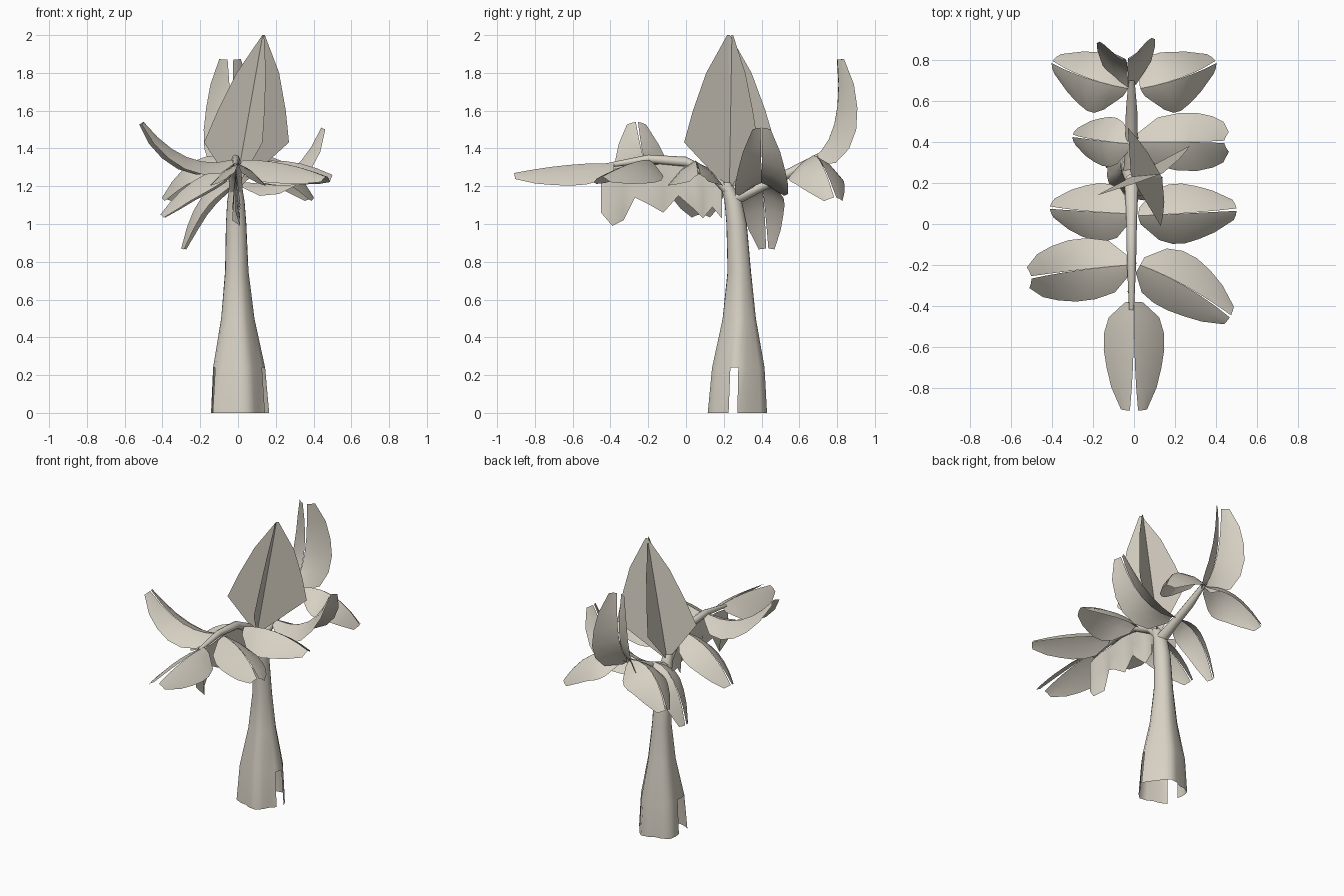
import bpy, math
from mathutils import Vector

cube = bpy.data.objects.get("Cube")
if cube:
    bpy.data.objects.remove(cube, do_unlink=True)

# Single pale beige colour
COLOR = (0.68, 0.635, 0.55, 1)
mat = bpy.data.materials.new("pale_beige")
mat.use_nodes = True
mat.diffuse_color = COLOR
bsdf = mat.node_tree.nodes["Principled BSDF"]
bsdf.inputs["Base Color"].default_value = COLOR
bsdf.inputs["Roughness"].default_value = 0.8


def make(name, verts, faces, smooth=True):
    me = bpy.data.meshes.new(name)
    me.from_pydata([tuple(v) for v in verts], [], faces)
    me.materials.append(mat)
    me.polygons.foreach_set("use_smooth", [smooth] * len(me.polygons))
    ob = bpy.data.objects.new(name, me)
    bpy.context.collection.objects.link(ob)


def grid_faces(rows, cols, start=0):
    return [(start + r * cols + c, start + r * cols + c + 1,
             start + (r + 1) * cols + c + 1, start + (r + 1) * cols + c)
            for r in range(rows - 1) for c in range(cols - 1)]


# Folded leaf: two bowed halves falling away from an arched midrib
WIDTHS = (0.3, 0.85, 1.0, 1.0, 0.88, 0.68, 0.3)


def leaf(name, base, bend, tip, width, droop, gap=0.006):
    a, b, c = Vector(base), Vector(bend), Vector(tip)
    along = c - a
    along.z = 0
    along.normalize()
    side = Vector((along.y, -along.x, 0))
    verts, faces = [], []
    n = len(WIDTHS)
    for s in (-1, 1):
        start = len(verts)
        for i, w in enumerate(WIDTHS):
            t = i / (n - 1)
            p = a * (1 - t) ** 2 + b * 2 * t * (1 - t) + c * t * t
            tangent = ((b - a) * (1 - t) + (c - b) * t).normalized()
            normal = side.cross(tangent)
            split = side * s * gap * t ** 3
            for u in (0, 0.5, 1):
                verts.append(p + split + side * s * width * w * u
                             - normal * droop * w * u ** 1.5)
        faces += grid_faces(n, 3, start)
    make(name, verts, faces)


leaf("front_leaf", (0, -.38, 1.32), (0, -.6, 1.33), (0, -.91, 1.27), .145, .11, .02)
leaf("back_leaf", (-.03, .66, 1.34), (-.03, .84, 1.45), (-.04, .8, 1.87), .14, .11, .015)
leaf("left_leaf_front", (.03, -.2, 1.34), (.25, -.28, 1.34), (.47, -.45, 1.25), .145, .1)
leaf("right_leaf_front", (-.03, -.2, 1.34), (-.28, -.22, 1.27), (-.5, -.26, 1.54), .15, .07)
leaf("left_leaf_middle", (.02, .04, 1.31), (.25, .05, 1.38), (.5, .07, 1.26), .145, .13)
leaf("right_leaf_middle", (-.02, .05, 1.31), (-.25, .06, 1.28), (-.41, .08, 1.05), .14, .09)
leaf("left_leaf_rear", (.02, .4, 1.22), (.3, .4, 1.18), (.44, .4, 1.51), .14, .08)
leaf("right_leaf_rear", (-.02, .39, 1.23), (-.22, .41, 1.24), (-.3, .43, .87), .12, .07)
for label, s in (("left", 1), ("right", -1)):
    leaf(label + "_leaf_back", (.03 * s, .66, 1.35), (.25 * s, .7, 1.42),
         (.4 * s, .79, 1.14), .15, .12)


# Upright bud: two crossed blades leaning toward a shared tip
def blade(name, left, right, tip_y):
    base, tip = Vector((-.01, .23, 1.2)), Vector((.135, tip_y, 2))
    mid = base.lerp(tip, .29)
    verts = []
    for t, k in ((0, .1), (.29, 1), (.5, .8), (.75, .5), (1, .03)):
        for end in (left, None, right):
            off = Vector() if end is None else (Vector((*end, mid.z)) - mid) * k
            verts.append(base.lerp(tip, t) + off)
    make(name, verts, grid_faces(5, 3), smooth=False)


blade("bud_blade_wide", (-.18, .14), (.27, .38), .245)
blade("bud_blade_deep", (.13, -.01), (-.03, .47), .225)

# Flared, lobed trunk with open slots at the foot
SIDES = 20
OPEN_SLOTS = (10, 11, 19)
PROFILE = ((0, .15, .272), (.24, .136, .277), (.5, .088, .282), (.75, .062, .282),
           (1, .054, .268), (1.12, .046, .25), (1.22, .03, .21))
verts, faces = [], []
for z, r, y in PROFILE:
    lobes = .1 * max(0, 1 - z / .9)
    for i in range(SIDES):
        a = 2 * math.pi * i / SIDES
        rr = r * (1 + lobes * math.cos(5 * a))
        verts.append((rr * math.cos(a) - .01 * z, y + rr * math.sin(a), z))
for r in range(len(PROFILE) - 1):
    for i in range(SIDES):
        if r == 0 and i in OPEN_SLOTS:
            continue
        j = (i + 1) % SIDES
        faces.append((r * SIDES + i, r * SIDES + j,
                      (r + 1) * SIDES + j, (r + 1) * SIDES + i))
make("trunk", verts, faces)


# Tapering branches that carry the leaves
def branch(name, path):
    cols, verts, faces = 8, [], []
    for y, z, r in path:
        for i in range(cols):
            a = 2 * math.pi * i / cols
            verts.append((-.012 + r * math.cos(a), y, z + r * math.sin(a)))
    for k in range(len(path) - 1):
        for i in range(cols):
            j = (i + 1) % cols
            faces.append((k * cols + i, k * cols + j,
                          (k + 1) * cols + j, (k + 1) * cols + i))
    make(name, verts, faces)


branch("front_branch", ((.25, 1.14, .04), (.15, 1.25, .032), (0, 1.33, .026),
                        (-.2, 1.345, .022), (-.42, 1.31, .012)))
branch("back_branch", ((.25, 1.13, .04), (.4, 1.2, .03), (.55, 1.27, .028),
                       (.7, 1.36, .015)))

# Ragged sheath hanging beneath the front branch
verts = []
OUTLINE = ((-.45, 1.27, 1.06), (-.39, 1.29, .99), (-.33, 1.3, 1.02), (-.27, 1.3, 1.14),
           (-.19, 1.31, 1.1), (-.12, 1.32, 1.06), (-.04, 1.31, 1.15),
           (.04, 1.29, 1.08), (.09, 1.27, 1.03), (.14, 1.24, 1.09), (.19, 1.2, 1.03))
for i, (y, top, low) in enumerate(OUTLINE):
    for u in (0, .5, 1):
        verts.append((-.012 + .025 * math.sin(2 * i) * u, y, top * (1 - u) + low * u))
make("hanging_sheath", verts, grid_faces(len(OUTLINE), 3))
